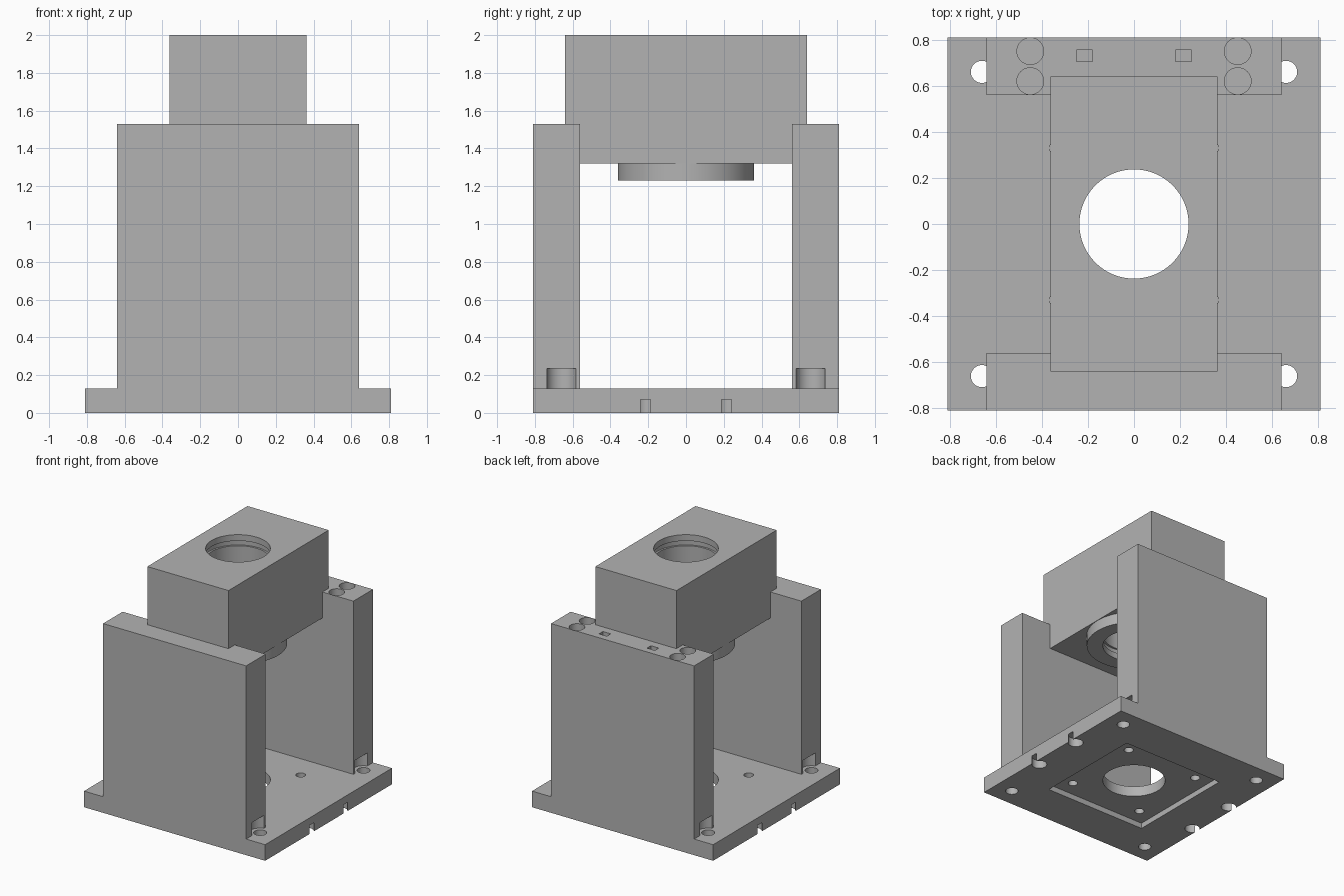
import bpy
from math import cos, sin, tau

cube = bpy.data.objects.get("Cube")
if cube:
    bpy.data.objects.remove(cube, do_unlink=True)

grey = bpy.data.materials.new("plain_grey")
grey.use_nodes = True
grey.diffuse_color = (0.45, 0.45, 0.45, 1)
grey.node_tree.nodes["Principled BSDF"].inputs["Base Color"].default_value = (0.45, 0.45, 0.45, 1)

SIGNS = [(sx, sy) for sx in (-1, 1) for sy in (-1, 1)]


def box(name, x, y, z):
    """Block from (min, max) pairs."""
    verts = [(a, b, c) for a in x for b in y for c in z]
    faces = [(0, 1, 3, 2), (4, 6, 7, 5), (0, 4, 5, 1), (2, 3, 7, 6), (0, 2, 6, 4), (1, 5, 7, 3)]
    return add(name, verts, faces)


def turned(name, x, y, profile, n=64):
    """Solid of revolution from (radius, height) rings, capped at both ends."""
    verts = [(x + r * cos(tau * i / n), y + r * sin(tau * i / n), z)
             for r, z in profile for i in range(n)]
    faces = [(k * n + i, k * n + (i + 1) % n, (k + 1) * n + (i + 1) % n, (k + 1) * n + i)
             for k in range(len(profile) - 1) for i in range(n)]
    last = (len(profile) - 1) * n
    faces += [tuple(reversed(range(n))), tuple(range(last, last + n))]
    return add(name, verts, faces)


def add(name, verts, faces):
    mesh = bpy.data.meshes.new(name)
    mesh.from_pydata(verts, [], faces)
    mesh.materials.append(grey)
    obj = bpy.data.objects.new(name, mesh)
    bpy.context.collection.objects.link(obj)
    return obj


def activate(obj):
    bpy.ops.object.select_all(action='DESELECT')
    obj.select_set(True)
    bpy.context.view_layer.objects.active = obj


def combine(target, other, operation):
    """Apply a boolean and discard the helper solid."""
    activate(target)
    mod = target.modifiers.new("boolean", 'BOOLEAN')
    mod.operation = operation
    mod.solver = 'EXACT'
    mod.object = other
    bpy.ops.object.modifier_apply(modifier=mod.name)
    bpy.data.objects.remove(other, do_unlink=True)


def drill(target, x, y, r, z0, z1, n=32):
    combine(target, turned("drill", x, y, [(r, z0), (r, z1)], n), 'DIFFERENCE')


# Frame: square base plate with a wall at the front and back
frame = box("frame", (-0.81, 0.81), (-0.81, 0.81), (0, 0.13))
for s in (-1, 1):
    wall = box("wall", (-0.64, 0.64), sorted((s * 0.56, s * 0.81)), (0.05, 1.53))
    combine(frame, wall, 'UNION')

# Square recess under the base and the central opening
combine(frame, box("recess", (-0.46, 0.46), (-0.46, 0.46), (-0.1, 0.045)), 'DIFFERENCE')
drill(frame, 0, 0, 0.237, -0.1, 0.3, 64)

for sx, sy in SIGNS:
    # Corner screw holes with head clearance cut into the walls
    drill(frame, sx * 0.66, sy * 0.66, 0.08, 0.13, 0.235)
    drill(frame, sx * 0.66, sy * 0.66, 0.048, -0.1, 0.2)
    # Inner mounting holes
    drill(frame, sx * 0.33, sy * 0.33, 0.036, -0.1, 0.3)
    # Magnet pockets breaking through the side edges of the base
    drill(frame, sx * 0.76, sy * 0.215, 0.057, -0.1, 0.07)

# Sockets in the top of the back wall
for s in (-1, 1):
    for y in (0.62, 0.75):
        drill(frame, s * 0.45, y, 0.058, 1.46, 1.6)
    slot = box("slot", (s * 0.215 - 0.035, s * 0.215 + 0.035), (0.705, 0.755), (1.46, 1.6))
    combine(frame, slot, 'DIFFERENCE')

# Head block with a collar underneath and a grooved bore
head = box("head_block", (-0.363, 0.363), (-0.64, 0.64), (1.32, 2.0))
combine(head, turned("collar", 0, 0, [(0.36, 1.23), (0.36, 1.4)]), 'UNION')
bore = [(0.237, 1.1), (0.237, 1.28), (0.252, 1.28), (0.252, 1.32), (0.237, 1.32),
        (0.237, 1.91), (0.252, 1.91), (0.252, 1.95), (0.237, 1.95), (0.237, 2.1)]
combine(head, turned("bore", 0, 0, bore), 'DIFFERENCE')

for obj in (frame, head):
    activate(obj)
    bpy.ops.object.shade_smooth_by_angle()
